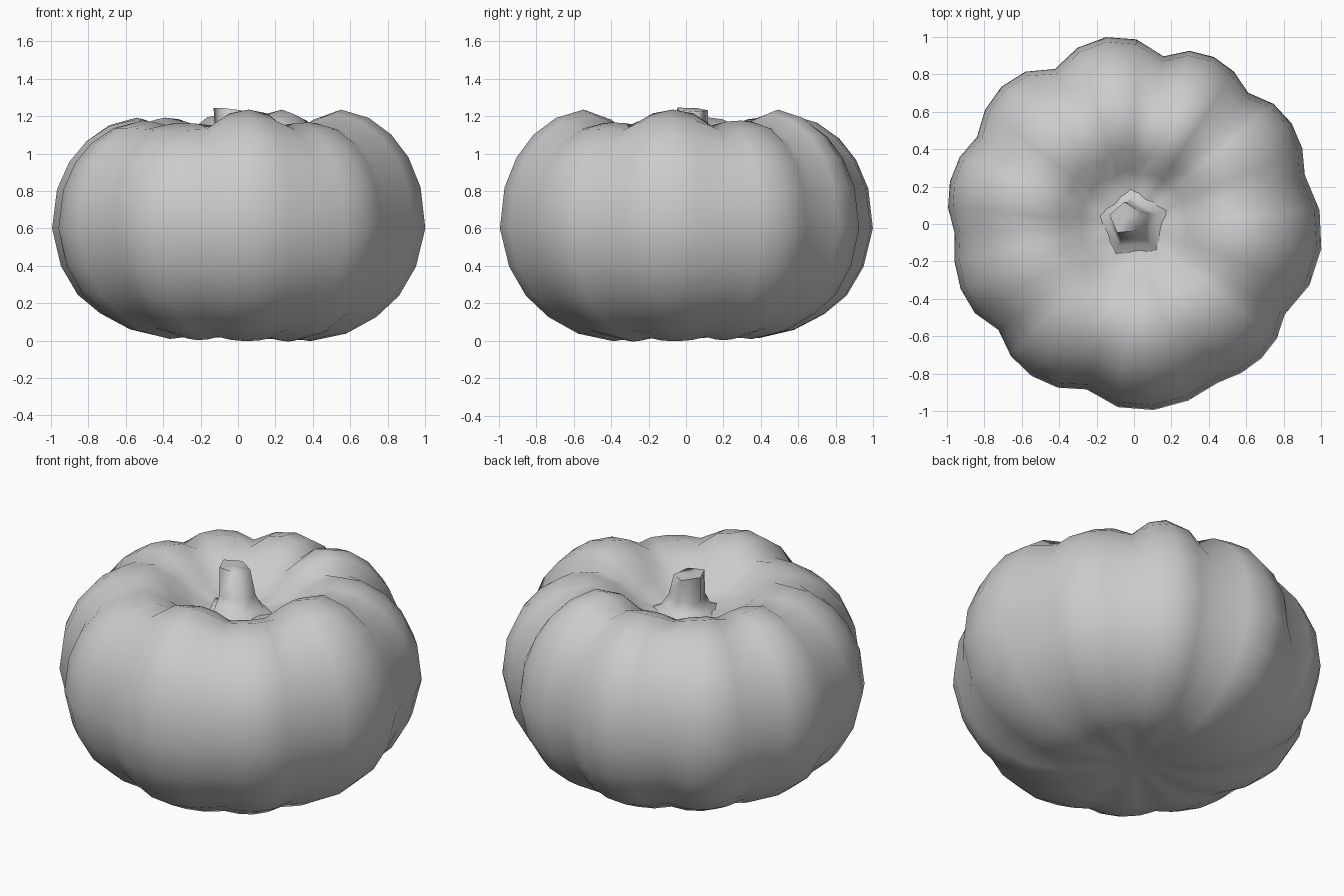
import bpy, bmesh
from math import cos, sin, pi, radians
from mathutils import Vector

if "Cube" in bpy.data.objects:
    bpy.data.objects.remove(bpy.data.objects["Cube"])

grey = bpy.data.materials.new("plain_grey")
grey.use_nodes = True
COLOUR = (0.6, 0.6, 0.6, 1)
grey.diffuse_color = COLOUR
grey.node_tree.nodes["Principled BSDF"].inputs["Base Color"].default_value = COLOUR


def loft(name, rings, bottom, top, smooth_angle):
    """Skin a stack of equal rings and close both ends with a centre point."""
    bm = bmesh.new()
    rows = [[bm.verts.new(p) for p in ring] for ring in rings]
    low, high = bm.verts.new(bottom), bm.verts.new(top)
    n = len(rows[0])
    for i in range(n):
        j = (i + 1) % n
        for a, b in zip(rows, rows[1:]):
            bm.faces.new((a[i], a[j], b[j], b[i]))
        bm.faces.new((low, rows[0][j], rows[0][i]))
        bm.faces.new((rows[-1][i], rows[-1][j], high))
    mesh = bpy.data.meshes.new(name)
    bm.to_mesh(mesh)
    bm.free()
    mesh.materials.append(grey)
    obj = bpy.data.objects.new(name, mesh)
    bpy.context.collection.objects.link(obj)
    bpy.ops.object.select_all(action="DESELECT")
    bpy.context.view_layer.objects.active = obj
    obj.select_set(True)
    bpy.ops.object.shade_smooth_by_angle(angle=radians(smooth_angle))
    return obj


# Lobes: starting groove angle, groove radius, ridge radius, crown height offset
lobes = [(-31, .94, 1.01, 0), (16, .95, 1, -.055), (49, .93, .99, 0),
         (80, .91, 1.01, -.025), (117, .93, 1.02, -.04), (151, .96, 1.01, -.04),
         (183, .96, .99, -.055), (218, .92, .98, -.07), (254, .92, 1, 0),
         (298, .96, .99, -.065)]

# Ridge and groove profiles from underside to crown: radius, height, rib strength
ridge = [(.2, .025, 0), (.39, -.005, .2), (.58, .035, .6), (.74, .125, .9),
         (.86, .24, 1), (.95, .395, 1), (1, .6, 1), (.975, .82, 1), (.91, .98, 1),
         (.82, 1.1, 1), (.7, 1.19, 1), (.55, 1.235, 1), (.4, 1.18, 1),
         (.29, 1.07, .7), (.19, 1.0, 0)]
groove = [(.2, .03), (.39, .015), (.59, .055), (.75, .15), (.87, .26), (.96, .41),
          (1, .6), (.97, .8), (.9, .945), (.8, 1.055), (.67, 1.13), (.52, 1.15),
          (.39, 1.105), (.28, 1.03), (.19, .995)]

STEPS = 4
columns = []
for k, (angle, dip, peak, lift) in enumerate(lobes):
    end, end_dip = lobes[(k + 1) % len(lobes)][:2]
    if end < angle:
        end += 360
    for s in range(STEPS):
        t = s / STEPS
        bump = sin(pi * t) ** 0.8
        valley = dip + (end_dip - dip) * t
        columns.append((radians(angle + (end - angle) * t), bump,
                        valley + (peak - valley) * bump, lift))

rings = []
for (r1, z1, rib), (r0, z0) in zip(ridge, groove):
    ring = []
    for a, bump, size, lift in columns:
        r = (r0 + (r1 - r0) * bump) * (1 + (size - 1) * rib)
        z = z0 + (z1 - z0) * bump
        z += lift * bump * rib * max(0, z - .7) / .5
        # The underside is fullest towards the front left
        z += .025 * (1 - cos(a + pi / 4)) * max(0, .25 - z) * r / .25
        ring.append((r * cos(a), r * sin(a), z))
    rings.append(ring)
loft("pumpkin_body", rings, (0, 0, .04), (0, 0, 1.01), 180)

# Five-sided leaning stem with a flared foot and slanted cut
stem = []
for r, z, lean in [(.23, .98, 0), (.14, 1.02, .1), (.105, 1.09, .4), (.088, 1.235, 1)]:
    centre = Vector((-.045, .03, 0)) * lean
    ring = []
    for i in range(5):
        a = radians(95 + 72 * i)
        x, y = r * cos(a), r * sin(a)
        slant = -.12 * x - .06 * y if lean == 1 else 0
        ring.append(centre + Vector((x, y, z + slant)))
    stem.append(ring)
loft("stem", stem, (0, 0, .96), (-.045, .03, 1.235), 75)
